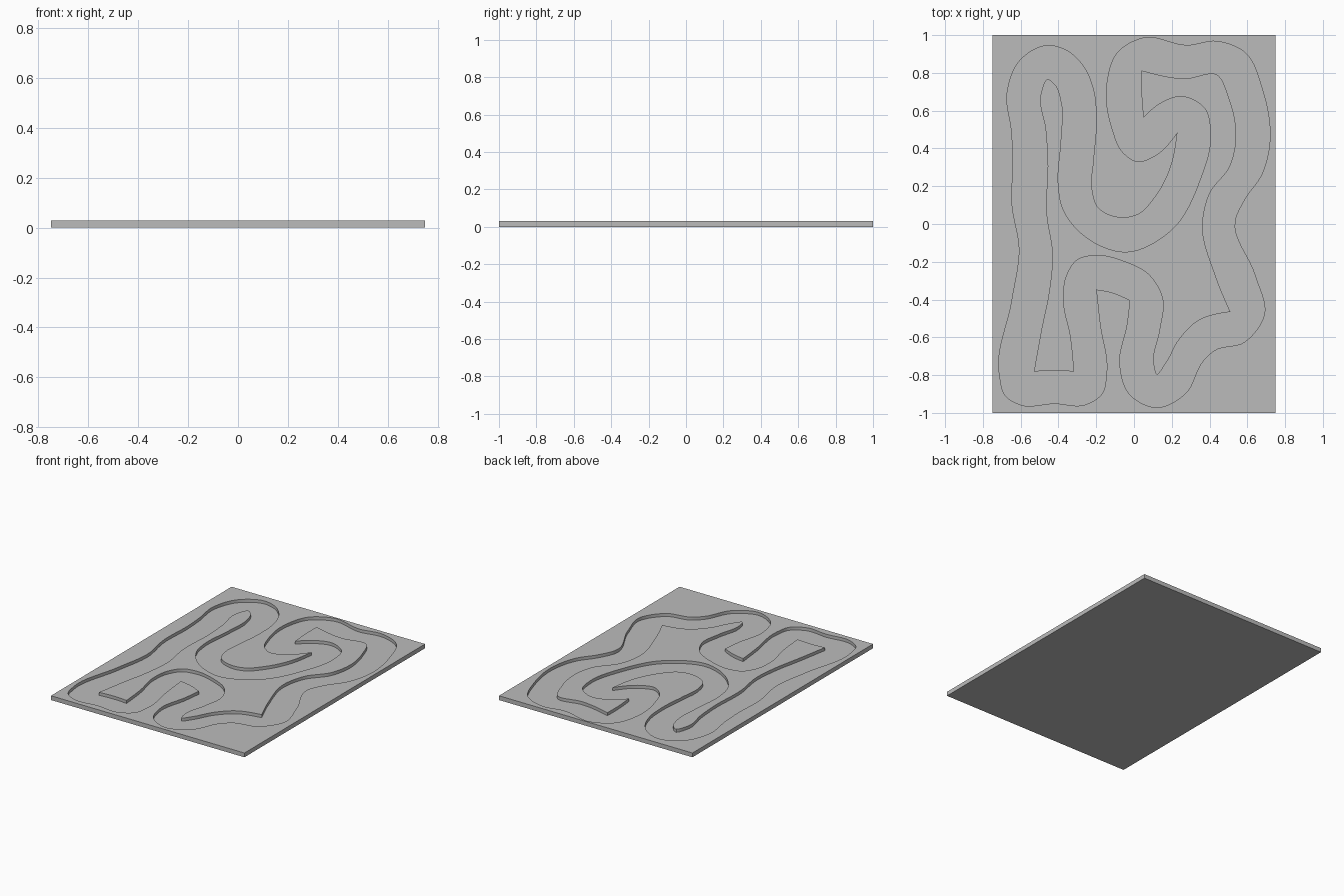
import bpy, bmesh
from mathutils import Vector
from mathutils.geometry import interpolate_bezier

cube = bpy.data.objects.get("Cube")
if cube:
    bpy.data.objects.remove(cube, do_unlink=True)

HALF_X, HALF_Y, TOP, FLOOR = 0.75, 1.0, 0.03, 0.0085

# Outer wall of the track groove (sharp corners listed by position below)
OUTER = [(-.455, .945), (-.6, .87), (-.672, .69), (-.649, .5), (-.64, .36), (-.645, .1),
         (-.607, -.13), (-.645, -.4), (-.712, -.8), (-.68, -.91), (-.6, -.957), (-.42, -.95),
         (-.26, -.957), (-.17, -.9), (-.145, -.79), (-.18, -.53), (-.2, -.347),
         (-.11, -.365), (-.02, -.405), (-.035, -.53), (-.075, -.74), (-.025, -.9),
         (.12, -.972), (.27, -.9), (.37, -.72), (.425, -.67), (.585, -.625), (.69, -.48),
         (.64, -.27), (.535, .02), (.585, .13), (.675, .26), (.715, .4), (.68, .71),
         (.585, .91), (.437, .967), (.283, .945), (.05, .985), (-.085, .91), (-.143, .74),
         (-.114, .5), (-.06, .38), (.02, .33), (.1, .355), (.23, .485), (.19, .29),
         (.11, .14), (.02, .05), (-.05, .033), (-.195, .09), (-.225, .19), (-.215, .34),
         (-.2, .55), (-.215, .71), (-.275, .845), (-.37, .925)]
OUTER_CORNERS = {(-.2, -.347), (-.02, -.405), (.23, .485)}

# Raised island inside the track
INNER = [(-.455, .767), (-.493, .69), (-.468, .5), (-.457, .34), (-.463, .05),
         (-.432, -.16), (-.448, -.35), (-.49, -.56), (-.53, -.782), (-.42, -.775),
         (-.317, -.782), (-.335, -.6), (-.373, -.4), (-.355, -.27), (-.3, -.19),
         (-.2, -.167), (-.05, -.2), (.08, -.27), (.152, -.4), (.135, -.56), (.103, -.74),
         (.12, -.797), (.167, -.74), (.24, -.61), (.335, -.515), (.51, -.465),
         (.43, -.27), (.363, 0), (.4, .16), (.51, .31), (.54, .44), (.505, .66),
         (.44, .79), (.27, .77), (.04, .813), (.04, .69), (.05, .562), (.135, .635),
         (.25, .675), (.375, .61), (.405, .475), (.35, .235), (.2, -.03), (-.045, -.148),
         (-.26, -.065), (-.38, .09), (-.4, .2), (-.385, .45), (-.383, .64), (-.42, .74)]
INNER_CORNERS = {(-.53, -.782), (-.317, -.782), (.51, -.465), (.04, .813), (.05, .562)}


def smooth_loop(points, corners, steps=8):
    """Closed smooth curve through the points, broken at the corners."""
    pts = [Vector((x, y, 0)) for x, y in points]
    n, result = len(pts), []

    def tangent(i):
        if points[i % n] in corners:
            return None
        a, b, c = pts[i - 1], pts[i % n], pts[(i + 1) % n]
        d0, d1 = (b - a).length, (c - b).length
        return ((b - a) / d0 * d1 + (c - b) / d1 * d0) / (d0 + d1)

    for i in range(n):
        p, q = pts[i], pts[(i + 1) % n]
        reach = (q - p).length / 3
        t0, t1 = tangent(i), tangent((i + 1) % n)
        h1 = q - t1 * reach if t1 else None
        h0 = p + t0 * reach if t0 else p + ((h1 or q) - p) / 2
        h1 = h1 or q + (h0 - q) / 2
        result += interpolate_bezier(p, h0, h1, q, steps + 1)[:-1]
    return result


def add_ring(bm, points, z):
    verts = [bm.verts.new((p[0], p[1], z)) for p in points]
    return verts, [bm.edges.new((v, verts[(i + 1) % len(verts)])) for i, v in enumerate(verts)]


def add_wall(bm, low, high):
    for i in range(len(low)):
        j = (i + 1) % len(low)
        bm.faces.new((low[i], low[j], high[j], high[i]))


def fill(bm, edges):
    bmesh.ops.triangle_fill(bm, use_beauty=True, use_dissolve=False,
                            edges=edges, normal=(0, 0, 1))


bm = bmesh.new()
plate = [(-HALF_X, -HALF_Y), (HALF_X, -HALF_Y), (HALF_X, HALF_Y), (-HALF_X, HALF_Y)]
outer = smooth_loop(OUTER, OUTER_CORNERS)
inner = smooth_loop(INNER, INNER_CORNERS)

base_v, base_e = add_ring(bm, plate, 0)
rim_v, rim_e = add_ring(bm, plate, TOP)
out_top_v, out_top_e = add_ring(bm, outer, TOP)
out_low_v, out_low_e = add_ring(bm, outer, FLOOR)
in_top_v, in_top_e = add_ring(bm, inner, TOP)
in_low_v, in_low_e = add_ring(bm, inner, FLOOR)

# Flat areas: surrounding top, groove floor, island top, underside
fill(bm, rim_e + out_top_e)
fill(bm, out_low_e + in_low_e)
fill(bm, in_top_e)
bm.faces.new(base_v)

# Vertical walls of the plate and of the groove
add_wall(bm, base_v, rim_v)
add_wall(bm, out_low_v, out_top_v)
add_wall(bm, in_low_v, in_top_v)
bmesh.ops.recalc_face_normals(bm, faces=bm.faces)

mesh = bpy.data.meshes.new("track_plate")
bm.to_mesh(mesh)
bm.free()
track = bpy.data.objects.new("track_plate", mesh)
bpy.context.collection.objects.link(track)

# Plain grey finish
grey = bpy.data.materials.new("plain_grey")
grey.use_nodes = True
colour = (0.5, 0.5, 0.5, 1)
grey.diffuse_color = colour
grey.node_tree.nodes["Principled BSDF"].inputs["Base Color"].default_value = colour
mesh.materials.append(grey)

bpy.ops.object.select_all(action='DESELECT')
track.select_set(True)
bpy.context.view_layer.objects.active = track
bpy.ops.object.shade_smooth_by_angle()
